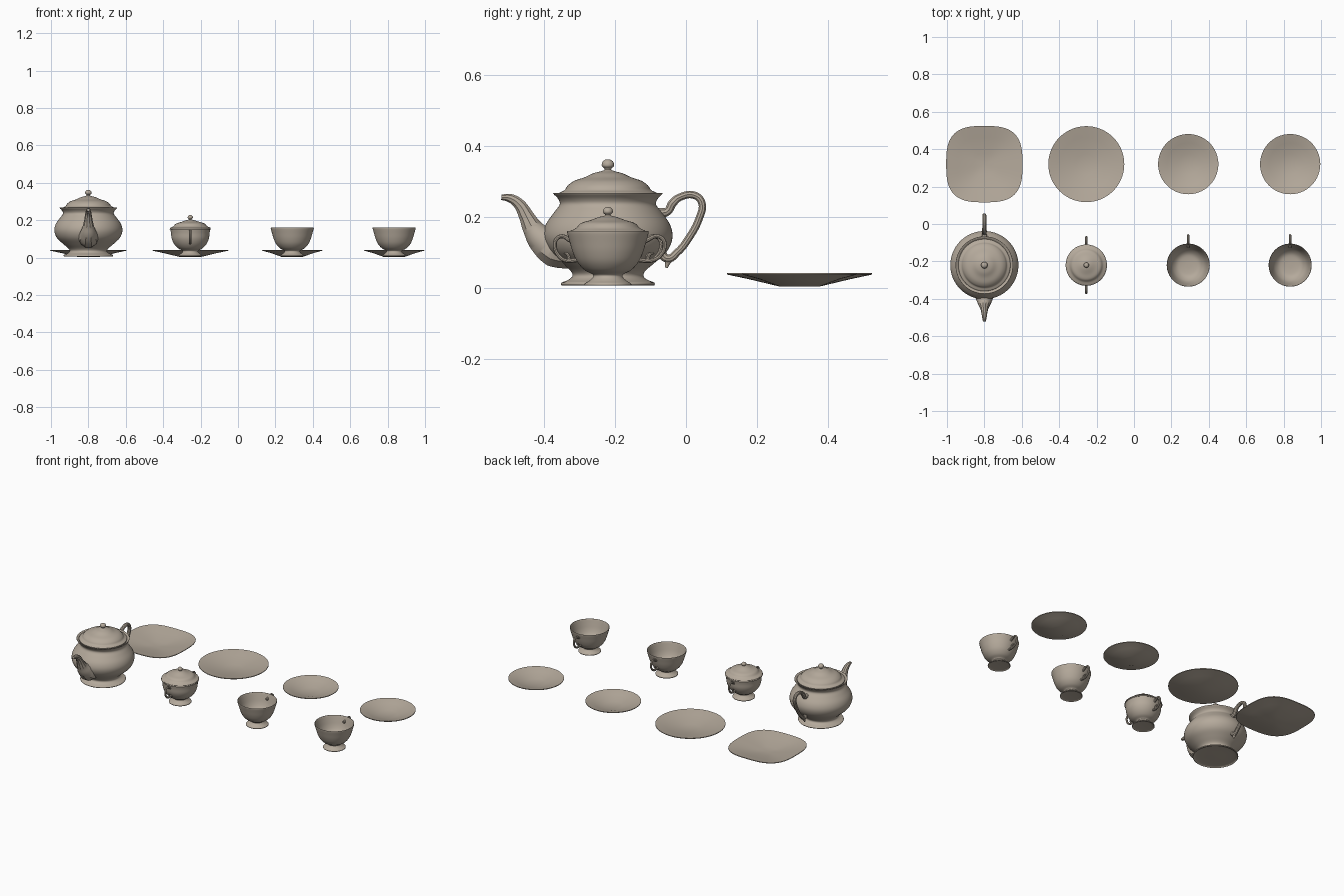
import bpy, bmesh
from math import cos, sin, pi, radians
from mathutils import Vector

cube = bpy.data.objects.get("Cube")
if cube:
    bpy.data.objects.remove(cube, do_unlink=True)

clay = bpy.data.materials.new("warm_grey_porcelain")
clay.use_nodes = True
COLOUR = (0.46, 0.40, 0.33, 1)
clay.diffuse_color = COLOUR
clay.node_tree.nodes["Principled BSDF"].inputs["Base Color"].default_value = COLOUR


def finish(obj, angle=35):
    obj.data.materials.append(clay)
    bpy.ops.object.select_all(action='DESELECT')
    obj.select_set(True)
    bpy.context.view_layer.objects.active = obj
    if obj.type == 'CURVE':
        bpy.ops.object.convert(target='MESH')
        obj = bpy.context.object
    bpy.ops.object.shade_smooth_by_angle(angle=radians(angle))
    return obj


def smooth(points, steps=4):
    """Pass a rounded line through the profile points."""
    p = [Vector(q) for q in points]
    p = [p[0]] + p + [p[-1]]
    out = []
    for a, b, c, d in zip(p, p[1:], p[2:], p[3:]):
        for i in range(steps):
            t = i / steps
            out.append(0.5 * (2 * b + (c - a) * t + (2 * a - 5 * b + 4 * c - d) * t * t
                              + (3 * b - a - 3 * c + d) * t ** 3))
    return out + [p[-1]]


def lathe(name, profile, x, y, sides=64, square=0, rounded=True):
    """Turn a (radius, height) profile; square above 0 gives a rounded square."""
    pts = smooth(profile) if rounded else [Vector(q) for q in profile]
    bm = bmesh.new()
    rings = []
    for r, z in pts:
        r = max(r, 0)
        if r < 1e-5:
            rings.append([bm.verts.new((x, y, z))] * sides)
            continue
        ring = []
        for i in range(sides):
            a = 2 * pi * i / sides
            k = r
            if square:
                k /= (abs(cos(a)) ** square + abs(sin(a)) ** square) ** (1 / square)
            ring.append(bm.verts.new((x + k * cos(a), y + k * sin(a), z)))
        rings.append(ring)
    for lo, hi in zip(rings, rings[1:]):
        for i in range(sides):
            j = (i + 1) % sides
            face = list(dict.fromkeys((lo[i], lo[j], hi[j], hi[i])))
            if len(face) > 2:
                bm.faces.new(face)
    bmesh.ops.recalc_face_normals(bm, faces=bm.faces)
    mesh = bpy.data.meshes.new(name)
    bm.to_mesh(mesh)
    bm.free()
    obj = bpy.data.objects.new(name, mesh)
    bpy.context.collection.objects.link(obj)
    return finish(obj)


def tube(name, path, x, y, side=1):
    """Round tube through (distance from axis, height, radius) points along y."""
    curve = bpy.data.curves.new(name, 'CURVE')
    curve.dimensions = '3D'
    curve.bevel_depth = 1
    curve.bevel_resolution = 3
    curve.resolution_u = 6
    curve.use_fill_caps = True
    spline = curve.splines.new('BEZIER')
    spline.bezier_points.add(len(path) - 1)
    for p, (d, z, r) in zip(spline.bezier_points, path):
        p.co = (x, y + side * d, z)
        p.radius = r
        p.handle_left_type = p.handle_right_type = 'AUTO'
    obj = bpy.data.objects.new(name, curve)
    bpy.context.collection.objects.link(obj)
    return finish(obj)


ROW_Y, PLATE_Y = -0.22, 0.32
POT_X, SUGAR_X = -0.8, -0.255
CUP_XS = (0.29, 0.835)

# Teapot: body with spread foot and flared rim
lathe("teapot_body", [
    (0, .012), (.11, .012), (.129, .006), (.131, .014), (.112, .022), (.1, .033),
    (.106, .048), (.135, .073), (.168, .105), (.182, .142), (.175, .178),
    (.152, .212), (.136, .234), (.14, .25), (.154, .265), (.148, .266),
    (.13, .25), (.122, .235), (0, .232)], POT_X, ROW_Y)
lathe("teapot_lid", [
    (0, .25), (.12, .25), (.138, .262), (.136, .268), (.122, .275), (.113, .288),
    (.095, .301), (.066, .311), (.042, .322), (.02, .328), (.01, .332), (.01, .336),
    (.017, .343), (.016, .353), (.009, .36), (0, .362)], POT_X, ROW_Y)
tube("teapot_spout", [
    (.1, .1, .05), (.15, .112, .056), (.187, .137, .043), (.212, .168, .03),
    (.23, .202, .022), (.25, .235, .017), (.275, .252, .013), (.3, .255, .008)],
    POT_X, ROW_Y, -1)
tube("teapot_handle", [
    (.145, .21, .016), (.168, .215, .012), (.182, .238, .013), (.203, .255, .011),
    (.245, .26, .011), (.265, .238, .011), (.257, .195, .011), (.228, .14, .011),
    (.196, .1, .011), (.168, .082, .012), (.148, .1, .014)], POT_X, ROW_Y)
tube("teapot_handle_tip", [(.182, .088, .01), (.168, .07, .008), (.165, .056, .004)],
     POT_X, ROW_Y)

# Shared foot and bowl outline of the cups and sugar bowl
BOWL = [(0, .012), (.055, .01), (.064, .006), (.065, .012), (.052, .02), (.042, .03),
        (.044, .038), (.066, .05), (.086, .072), (.099, .1)]


def ear_handle(name, x, reach, side):
    """Ear-shaped handle with a curl inside its upper end."""
    path = [(.095, .128, .008), (.112, .135, .007), (.135, .145, .006),
            (.154, .138, .006), (.16, .118, .006), (.149, .092, .006),
            (.125, .077, .006), (.088, .078, .007)]
    curl = [(.112, .078, .006), (.118, .094, .005), (.13, .098, .003)]
    for label, pts in ((name, path), (name + "_curl", curl)):
        tube(label, [(.09 + (d - .09) * reach, z, r) for d, z, r in pts], x, ROW_Y, side)


# Sugar bowl with two handles and a domed lid
lathe("sugar_bowl", BOWL + [(.103, .13), (.107, .153), (.103, .154), (.095, .145),
                            (0, .14)], SUGAR_X, ROW_Y)
lathe("sugar_bowl_lid", [
    (0, .148), (.1, .148), (.108, .155), (.106, .16), (.09, .168), (.076, .182),
    (.05, .19), (.025, .199), (.009, .203), (.008, .206), (.0135, .212),
    (.013, .22), (.007, .226), (0, .227)], SUGAR_X, ROW_Y)
for side, label in ((1, "back"), (-1, "front")):
    ear_handle("sugar_bowl_" + label + "_handle", SUGAR_X, .85, side)

# Open teacups
for n, x in enumerate(CUP_XS, 1):
    lathe(f"teacup_{n}", BOWL + [
        (.108, .13), (.115, .156), (.112, .158), (.104, .13), (.095, .1),
        (.082, .075), (.06, .056), (.03, .05), (0, .049)], x, ROW_Y)
    ear_handle(f"teacup_{n}_handle", x, 1, 1)


# Shallow plates and saucers
def plate(name, x, radius, square=0):
    foot = .055
    lathe(name, [
        (0, .003), (foot, .003), (radius * .7, .024), (radius, .037),
        (radius, .041), (radius * .7, .029), (foot, .01), (0, .008)],
        x, PLATE_Y, 80, square, False)


plate("square_plate", POT_X, .204, 3)
plate("round_plate", SUGAR_X, .203)
for n, x in enumerate(CUP_XS, 1):
    plate(f"saucer_{n}", x, .161)
